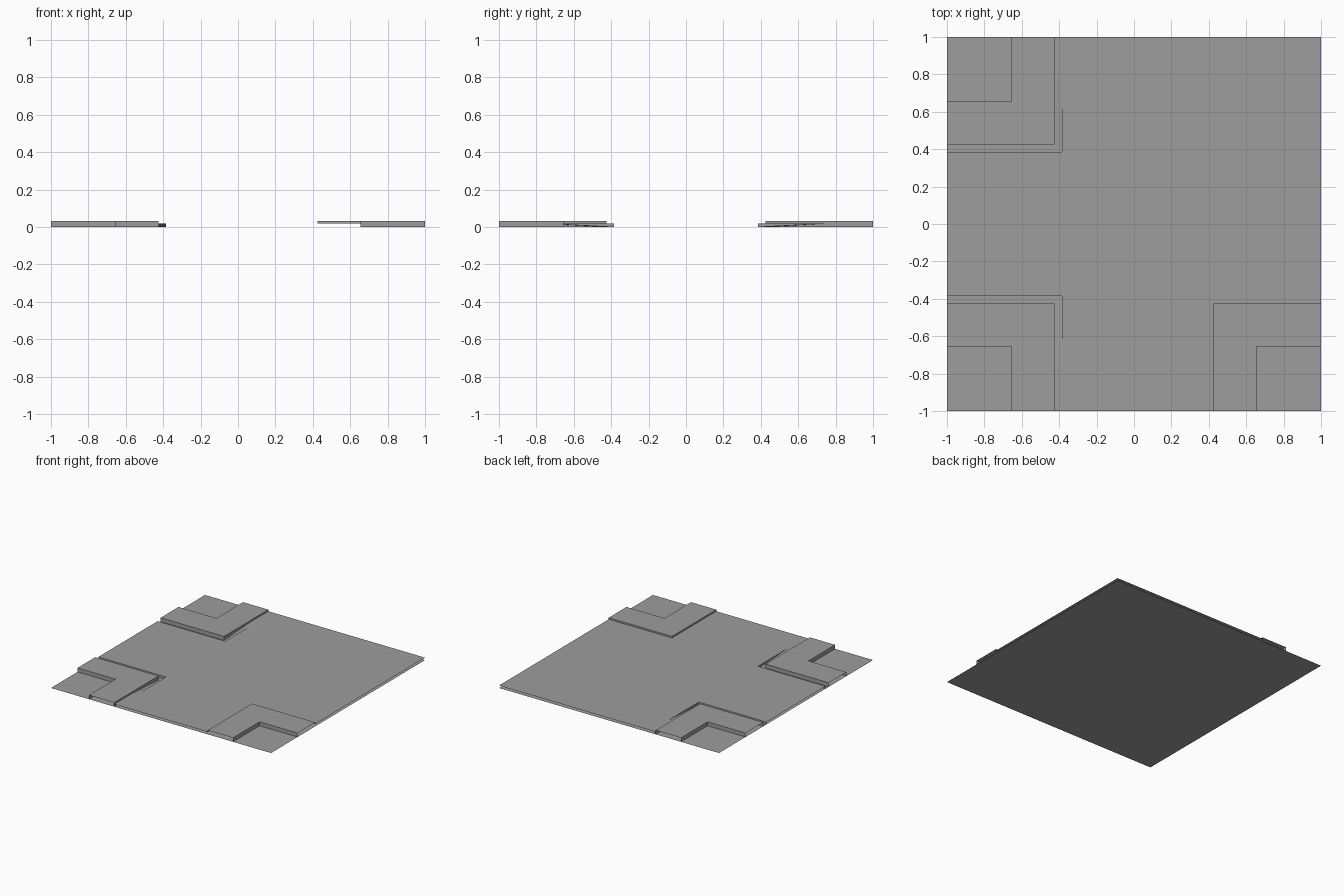
import bpy
import bmesh
from mathutils import Vector

cube = bpy.data.objects.get("Cube")
if cube:
    bpy.data.objects.remove(cube, do_unlink=True)

GROUND, ROAD, CURB = 0.0, 0.02, 0.033
INNER, OUTER, GUTTER = 0.655, 0.425, 0.385   # corner lines, distance from the centre
RAMP_END = 0.77                              # where the gutter floor reaches road level

grey = bpy.data.materials.new("concrete_grey")
grey.use_nodes = True
colour = (0.34, 0.34, 0.34, 1)
grey.diffuse_color = colour
grey.node_tree.nodes["Principled BSDF"].inputs["Base Color"].default_value = colour


def sheet_object(name, faces):
    """Make an object from (points, facing direction) pairs."""
    bm = bmesh.new()
    for points, facing in faces:
        face = bm.faces.new([bm.verts.new(p) for p in points])
        face.normal_update()
        if face.normal.dot(Vector(facing)) < 0:
            face.normal_flip()
    bmesh.ops.remove_doubles(bm, verts=bm.verts, dist=0.0001)
    mesh = bpy.data.meshes.new(name)
    bm.to_mesh(mesh)
    bm.free()
    mesh.materials.append(grey)
    obj = bpy.data.objects.new(name, mesh)
    bpy.context.collection.objects.link(obj)
    return obj


UP = (0, 0, 1)


def flat(outline, z):
    return [(x, y, z) for x, y in outline]


def wall(a, b, low, high, facing):
    """Upright quad over the plan segment a-b."""
    return ([(*a, low), (*b, low), (*b, high), (*a, high)], facing)


def pavement(name, sx, sy, low):
    """Raised L-shaped kerb around a sunken corner plot."""
    def at(x, y):
        return (sx * x, sy * y)
    outline = [at(1, OUTER), at(OUTER, OUTER), at(OUTER, 1),
               at(INNER, 1), at(INNER, INNER), at(1, INNER)]
    faces = [(flat(outline, CURB), UP)]
    # outer walls face the road, inner walls face the plot
    for d, z, sign in ((OUTER, low, -1), (INNER, GROUND, 1)):
        faces.append(wall(at(d, d), at(1, d), z, CURB, (0, sign * sy, 0)))
        faces.append(wall(at(d, d), at(d, 1), z, CURB, (sign * sx, 0, 0)))
    sheet_object(name, faces)


def gutter(name, sy):
    """Sunken channel with one level arm and one arm ramping up to the road."""
    def at(x, y, z):
        return (-x, sy * y, z)
    level = [at(1, GUTTER, GROUND), at(GUTTER, GUTTER, GROUND),
             at(OUTER, OUTER, GROUND), at(1, OUTER, GROUND)]
    ramp = [at(GUTTER, GUTTER, GROUND), at(GUTTER, RAMP_END, ROAD),
            at(OUTER, RAMP_END, ROAD), at(OUTER, OUTER, GROUND)]
    end = [at(GUTTER, RAMP_END, ROAD), at(GUTTER, 1, ROAD),
           at(OUTER, 1, ROAD), at(OUTER, RAMP_END, ROAD)]
    side = [at(GUTTER, GUTTER, GROUND), at(GUTTER, GUTTER, ROAD),
            at(GUTTER, RAMP_END, ROAD)]
    faces = [(level, UP), (ramp, UP), (end, UP), (side, (-1, 0, 0)),
             wall((-1, sy * GUTTER), (-GUTTER, sy * GUTTER), GROUND, ROAD, (0, sy, 0))]
    sheet_object(name, faces)


# Base plate, which also forms the floor of the corner plots
sheet_object("base_plate", [(flat([(-1, -1), (1, -1), (1, 1), (-1, 1)], GROUND), (0, 0, -1))])

# Road surface with three corners cut away
g, c = GUTTER, OUTER
road = [(1, 1), (-g, 1), (-g, g), (-1, g), (-1, -g), (-g, -g), (-g, -1),
        (c, -1), (c, -c), (1, -c)]
sheet_object("road_surface", [(flat(road, ROAD), UP)])

# Corner pavements and gutters
pavement("pavement_back_right", -1, 1, GROUND)
pavement("pavement_front_right", -1, -1, GROUND)
pavement("pavement_front_left", 1, -1, ROAD)
gutter("gutter_back", 1)
gutter("gutter_front", -1)
